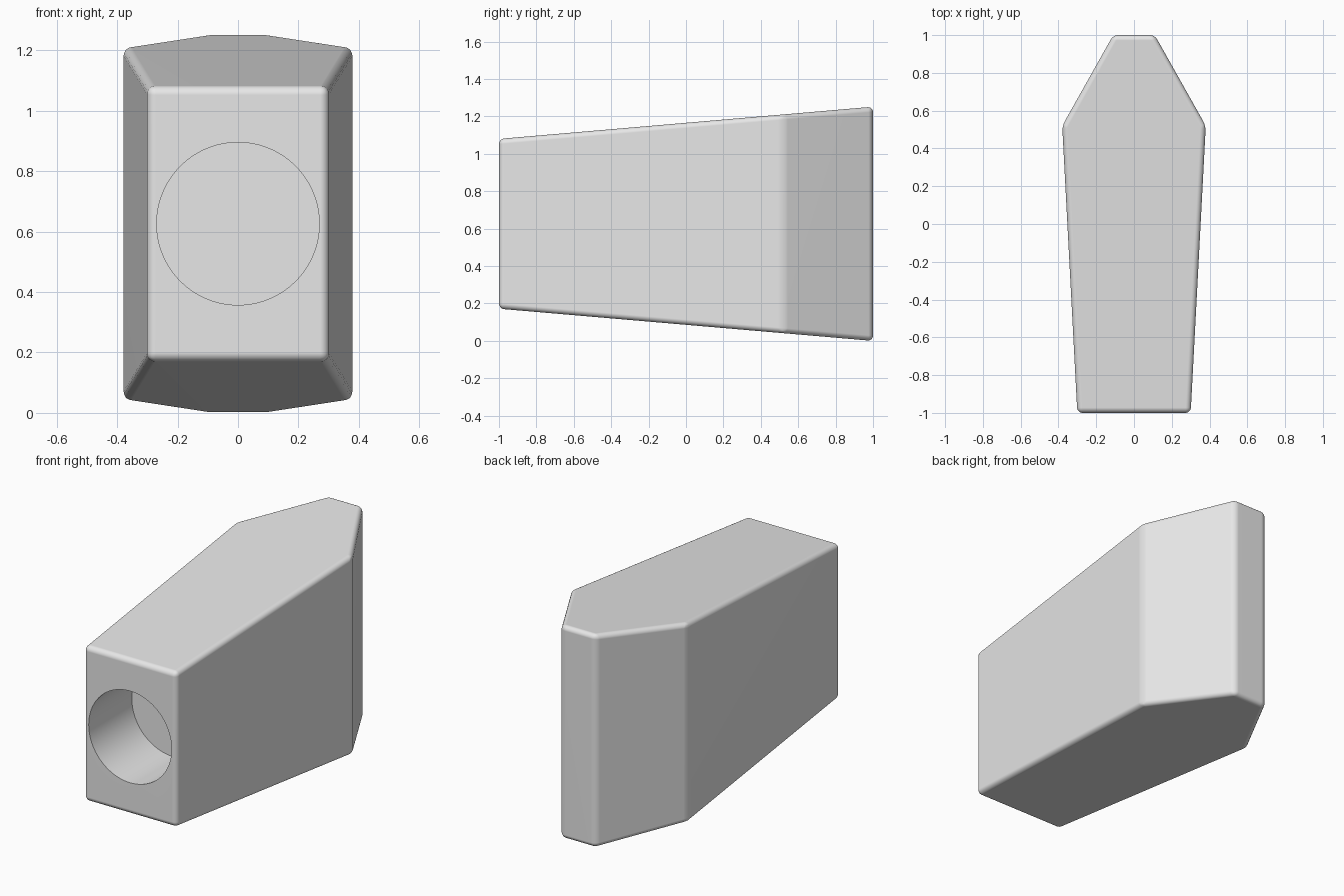
import bpy
import bmesh
from math import radians
from mathutils import Matrix

cube = bpy.data.objects.get("Cube")
if cube:
    bpy.data.objects.remove(cube, do_unlink=True)

# Plain grey material
grey = bpy.data.materials.new("light grey")
grey.use_nodes = True
colour = (0.8, 0.8, 0.8, 1)
grey.diffuse_color = colour
grey.node_tree.nodes["Principled BSDF"].inputs["Base Color"].default_value = colour


def make_object(name, bm):
    bmesh.ops.recalc_face_normals(bm, faces=bm.faces)
    mesh = bpy.data.meshes.new(name)
    bm.to_mesh(mesh)
    bm.free()
    mesh.materials.append(grey)
    obj = bpy.data.objects.new(name, mesh)
    bpy.context.collection.objects.link(obj)
    return obj


# Body: plan outline between two sloping planes that spread towards the back
MID_Z = 0.626
half_outline = [(0.3, -1), (0.38, 0.52), (0.11, 1)]
outline = half_outline + [(-x, y) for x, y in reversed(half_outline)]


def half_height(y):
    return 0.54 + 0.086 * y


bm = bmesh.new()
bottom = [bm.verts.new((x, y, MID_Z - half_height(y))) for x, y in outline]
top = [bm.verts.new((x, y, MID_Z + half_height(y))) for x, y in outline]
bm.faces.new(bottom)
bm.faces.new(top)
for i in range(len(outline)):
    j = (i + 1) % len(outline)
    bm.faces.new((bottom[i], bottom[j], top[j], top[i]))
body = make_object("tapered_body", bm)

# Round socket bored into the front
RADIUS, DEPTH = 0.269, 0.4
bm = bmesh.new()
bmesh.ops.create_cone(
    bm, cap_ends=True, segments=96, radius1=RADIUS, radius2=RADIUS, depth=2 * DEPTH,
    matrix=Matrix.Translation((0, -1, MID_Z)) @ Matrix.Rotation(radians(90), 4, "X"))
cutter = make_object("socket_cutter", bm)
cutter.hide_render = True

# Rounded edges, then the bore
bevel = body.modifiers.new("rounded edges", "BEVEL")
bevel.width = 0.028
bevel.segments = 5
bevel.limit_method = "ANGLE"
bevel.angle_limit = radians(20)
bore = body.modifiers.new("socket", "BOOLEAN")
bore.operation = "DIFFERENCE"
bore.solver = "EXACT"
bore.object = cutter

bpy.ops.object.select_all(action="DESELECT")
body.select_set(True)
bpy.context.view_layer.objects.active = body
bpy.ops.object.convert(target="MESH")
bpy.data.objects.remove(cutter, do_unlink=True)

# Smooth edges with flat large faces
bpy.ops.object.shade_smooth_by_angle(angle=radians(30))
weighted = body.modifiers.new("flat faces", "WEIGHTED_NORMAL")
weighted.keep_sharp = True
